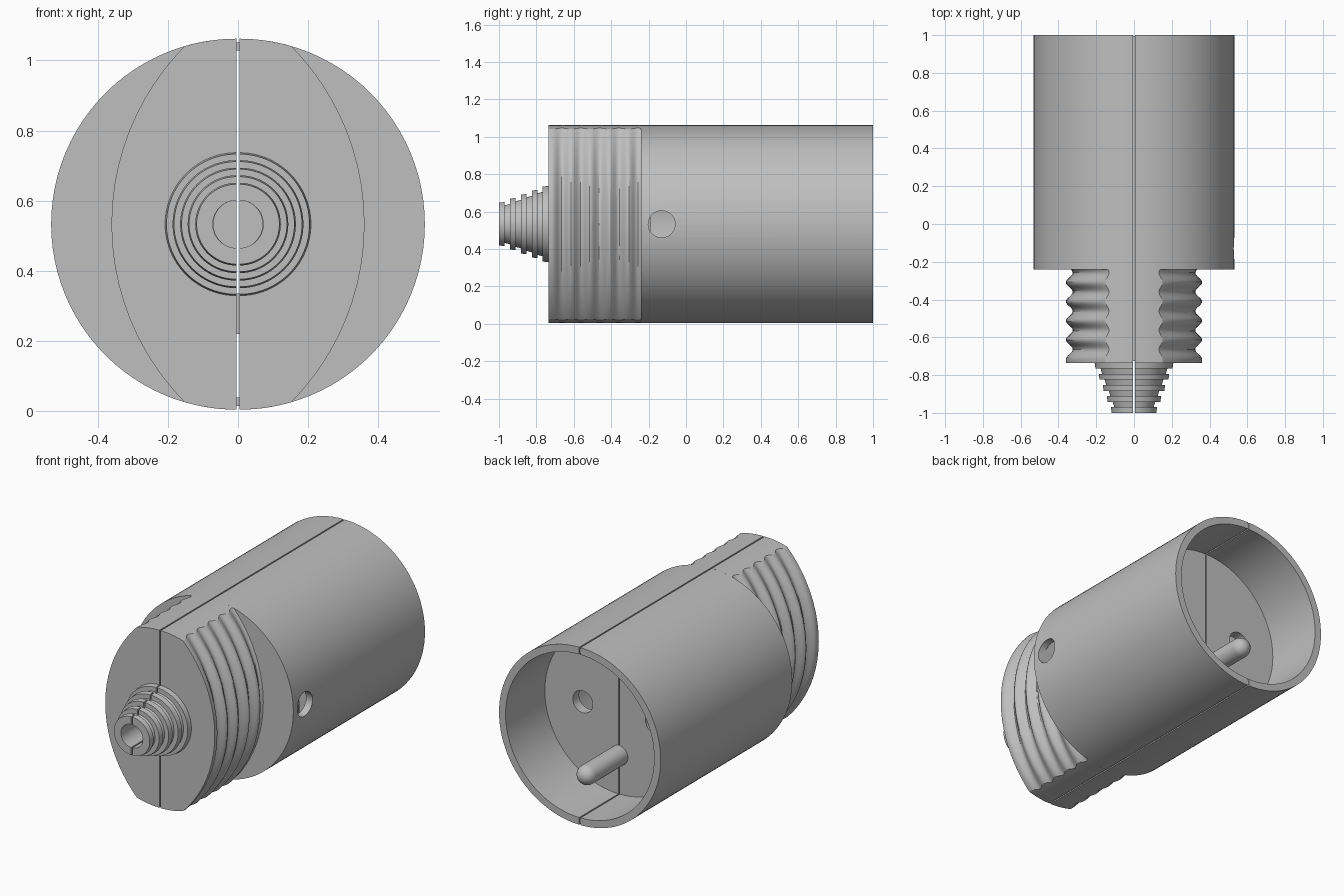
import bpy, bmesh, math

if "Cube" in bpy.data.objects:
    bpy.data.objects.remove(bpy.data.objects["Cube"])

CZ = 0.533      # height of the long axis
R = 0.529       # outer radius of each half shell
GAP = 0.004     # half of the seam between the two shells

grey = bpy.data.materials.new("plain grey")
grey.diffuse_color = (0.52, 0.52, 0.52, 1)
grey.use_nodes = True
grey.node_tree.nodes["Principled BSDF"].inputs["Base Color"].default_value = grey.diffuse_color


def make_object(name, bm):
    bmesh.ops.remove_doubles(bm, verts=bm.verts, dist=1e-5)
    bmesh.ops.recalc_face_normals(bm, faces=bm.faces)
    me = bpy.data.meshes.new(name)
    bm.to_mesh(me)
    bm.free()
    me.materials.append(grey)
    ob = bpy.data.objects.new(name, me)
    bpy.context.collection.objects.link(ob)
    return ob


def lathe(name, profile, side=0, segs=48, z=CZ):
    """Spin a closed (radius, y) outline round the y axis; side +1/-1 makes one half."""
    bm = bmesh.new()
    total = math.pi if side else 2 * math.pi
    rings = []
    for i in range(segs + 1):
        a = total * i / segs
        sx = side if side else 1
        rings.append([bm.verts.new((sx * (r * math.sin(a) + (GAP if side else 0)), y,
                                    z + r * math.cos(a))) for r, y in profile])
    n = len(profile)
    for a, b in zip(rings, rings[1:]):
        for j in range(n):
            k = (j + 1) % n
            if profile[j][0] == 0 and profile[k][0] == 0:
                continue
            vs = [a[j], a[k], b[k], b[j]]
            if profile[j][0] == 0:
                vs = [a[j], a[k], b[k]]
            elif profile[k][0] == 0:
                vs = [a[j], a[k], b[j]]
            bm.faces.new(vs)
    if side:
        bm.faces.new(rings[0])
        bm.faces.new(rings[-1])
    return make_object(name, bm)


def grip(name, side):
    """Finger grip: a round block with two bowed, rippled cheeks."""
    bm = bmesh.new()
    y0, y1, steps = -0.735, -0.236, 50
    rings = []
    for i in range(steps + 1):
        y = y0 + (y1 - y0) * i / steps
        w = 0.5 - 0.5 * math.cos(2 * math.pi * (y + 0.715) / 0.1015)
        if y < -0.715:
            w = 0
        mid, edge = 0.357 - 0.037 * w, 0.148 - 0.02 * w
        zc = math.sqrt(R * R - edge * edge)
        sag = mid - edge
        rad = (zc * zc + sag * sag) / (2 * sag)
        ang = math.asin(edge / R)
        half = [(R * math.sin(ang * k / 6), R * math.cos(ang * k / 6)) for k in range(6)]
        bow = [zc * math.cos(math.pi * k / 28) for k in range(29)]
        pts = half + [(mid - rad + math.sqrt(rad * rad - z * z), z) for z in bow]
        pts += [(x, -z) for x, z in reversed(half)]
        rings.append([bm.verts.new((side * (x + GAP), y, CZ + z)) for x, z in pts])
    n = len(rings[0])
    for a, b in zip(rings, rings[1:]):
        for j in range(n):
            k = (j + 1) % n
            bm.faces.new((a[j], a[k], b[k], b[j]))
    bm.faces.new(rings[0])
    bm.faces.new(rings[-1])
    return make_object(name, bm)


def cut(ob, x, y, radius, axis, depth):
    """Drill a round hole along the x or y axis."""
    rot = (0, math.pi / 2, 0) if axis == "x" else (math.pi / 2, 0, 0)
    bpy.ops.mesh.primitive_cylinder_add(vertices=32, radius=radius, depth=depth,
                                        location=(x, y, CZ), rotation=rot)
    cutter = bpy.context.object
    cutter.hide_render = True
    mod = ob.modifiers.new("hole", "BOOLEAN")
    mod.operation = "DIFFERENCE"
    mod.solver = "EXACT"
    mod.object = cutter
    bpy.context.view_layer.objects.active = ob
    bpy.ops.object.modifier_apply(modifier=mod.name)
    bpy.data.objects.remove(cutter, do_unlink=True)


def box(name, lo, hi):
    bm = bmesh.new()
    bmesh.ops.create_cube(bm, size=1)
    for v in bm.verts:
        v.co = [(l + h) / 2 + c * (h - l) for c, l, h in zip(v.co, lo, hi)]
    return make_object(name, bm)


# outlines: hollow barrel with socket floor, and ribbed cable sleeve
barrel = [(R, -0.24), (R, 1), (0.486, 1), (0.486, 0.63), (0, 0.63), (0, 0.57),
          (0.486, 0.57), (0.486, -0.19), (0, -0.19), (0, -0.24)]
sleeve = [(0.068, -1)]
for i in range(5):
    y, r = -1 + 0.0585 * i, 0.114 + 0.0215 * i
    sleeve += [(r, y), (r + 0.004, y + 0.03)]
    if i < 4:
        sleeve += [(r - 0.014, y + 0.03), (r - 0.006, y + 0.0585)]
sleeve += [(0.2, -0.733), (0.068, -0.733)]

smooth = []
for side, word in ((1, "right"), (-1, "left")):
    shell = lathe("barrel_" + word, barrel, side)
    cut(shell, side * 0.24, 0.6, 0.066, "y", 0.2)         # contact hole
    cut(shell, 0, -0.3, 0.07, "y", 0.4)                   # cable bore
    if side > 0:
        cut(shell, 0.55, -0.13, 0.072, "x", 0.3)          # screw hole
    block = grip("grip_" + word, side)
    cut(block, 0, -0.5, 0.07, "y", 0.8)                   # cable bore
    smooth += [shell, block, lathe("cable_sleeve_" + word, sleeve, side)]

# earth pin with rounded tip
pin = [(0, 0.6), (0.058, 0.6)]
pin += [(0.058 * math.cos(math.pi * k / 12), 0.93 + 0.058 * math.sin(math.pi * k / 12))
        for k in range(6)] + [(0, 0.988)]
smooth.append(lathe("earth_pin", pin, segs=32, z=CZ - 0.255))

# lips that close the seam inside the wall
for word, s in (("top", 1), ("bottom", -1)):
    za, zb = sorted((CZ + s * 0.495, CZ + s * 0.518))
    box("seam_lip_" + word, (-0.01, -0.725, za), (0.01, 0.995, zb))

for ob in smooth:
    bpy.ops.object.select_all(action="DESELECT")
    ob.select_set(True)
    bpy.context.view_layer.objects.active = ob
    bpy.ops.object.shade_smooth_by_angle(angle=math.radians(30))
